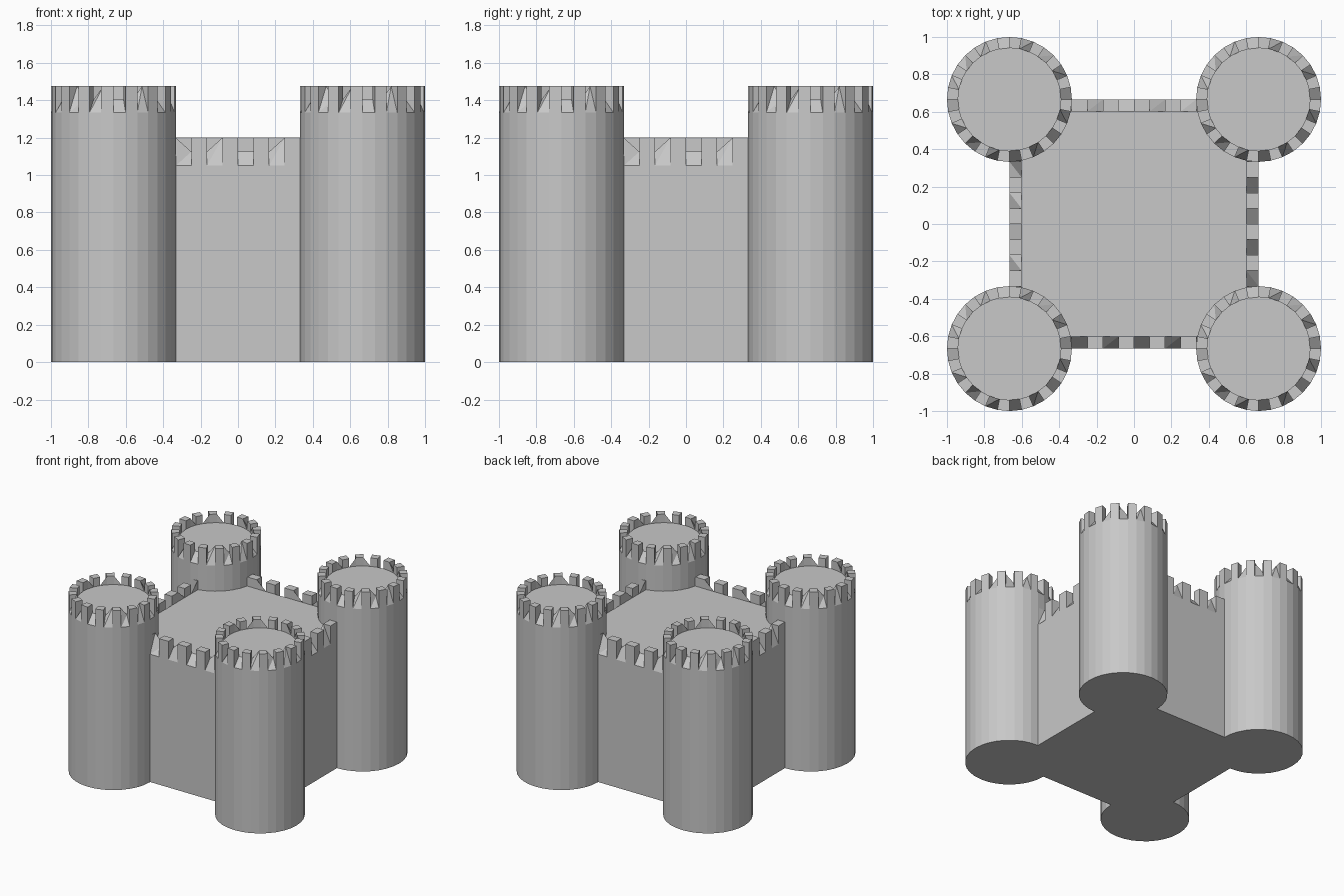
import bpy, bmesh, math
from mathutils import Vector

cube = bpy.data.objects.get("Cube")
if cube:
    bpy.data.objects.remove(cube, do_unlink=True)

stone = bpy.data.materials.new("grey_stone")
stone.use_nodes = True
GREY = (0.58, 0.58, 0.58, 1)
stone.diffuse_color = GREY
bsdf = next(n for n in stone.node_tree.nodes if n.type == 'BSDF_PRINCIPLED')
bsdf.inputs["Base Color"].default_value = GREY

HALF = 0.666      # half width of the keep, also the tower centres
RADIUS = 0.334    # tower radius
RIM = 0.065       # parapet thickness


def battlement_block(name, outer, inner, base, floor, top, location=(0, 0, 0)):
    """Solid prism on a closed outline, with a raised floor and a crenellated rim.
    Odd outline segments carry merlons, even ones are sloping embrasures."""
    bm = bmesh.new()
    n = len(outer)

    def ring(points, z):
        return [bm.verts.new((p[0], p[1], z)) for p in points]

    foot, ob, ot = ring(outer, 0), ring(outer, base), ring(outer, top)
    fl, it = ring(inner, floor), ring(inner, top)
    bm.faces.new(foot[::-1])
    bm.faces.new(fl)

    for a in range(n):
        b = (a + 1) % n
        bm.faces.new((foot[a], foot[b], ob[b], ob[a]))
        if a % 2:
            # merlon
            bm.faces.new((ob[a], ob[b], ot[b], ot[a]))
            bm.faces.new((ot[a], ot[b], it[b], it[a]))
            bm.faces.new((it[a], it[b], fl[b], fl[a]))
            continue
        # embrasure: a ramp, usually climbing to one neighbouring merlon
        kind = (a // 2) % 4
        left, right = kind == 2, kind in (1, 3)
        hi_a = it[a] if left else fl[a]
        hi_b = it[b] if right else fl[b]
        bm.faces.new((ob[a], ob[b], hi_b))
        bm.faces.new((ob[a], hi_b, hi_a))
        if left:
            bm.faces.new((fl[a], it[a], fl[b]))
        if right:
            bm.faces.new((fl[a], it[b], fl[b]))
        # exposed merlon cheeks
        bm.faces.new((ob[a], ot[a], it[a]) if left else (ob[a], ot[a], it[a], fl[a]))
        bm.faces.new((ob[b], it[b], ot[b]) if right else (ob[b], fl[b], it[b], ot[b]))

    bmesh.ops.delete(bm, geom=[v for v in bm.verts if not v.link_faces], context='VERTS')
    bmesh.ops.recalc_face_normals(bm, faces=bm.faces[:])
    mesh = bpy.data.meshes.new(name)
    bm.to_mesh(mesh)
    bm.free()
    mesh.materials.append(stone)
    obj = bpy.data.objects.new(name, mesh)
    obj.location = location
    bpy.context.collection.objects.link(obj)
    return obj


def circle(radius, sides=32):
    return [(radius * math.cos(math.tau * k / sides),
             radius * math.sin(math.tau * k / sides)) for k in range(sides)]


# Square keep: outline walked anticlockwise from the front right corner
STEPS = 16
corners = [Vector(c) * HALF for c in ((-1, -1), (1, -1), (1, 1), (-1, 1))]
outline = [corners[s].lerp(corners[(s + 1) % 4], k / STEPS)
           for s in range(4) for k in range(STEPS)]
limit = HALF - RIM
inset = [[max(-limit, min(limit, c)) for c in p] for p in outline]
battlement_block("keep", outline, inset, 1.05, 1.125, 1.2)

# Four round corner towers
for y_name, y in (("front", -HALF), ("back", HALF)):
    for x_name, x in (("right", -HALF), ("left", HALF)):
        battlement_block(f"{y_name}_{x_name}_tower", circle(RADIUS), circle(RADIUS - RIM + 0.006),
                         1.335, 1.405, 1.475, (x, y, 0))
